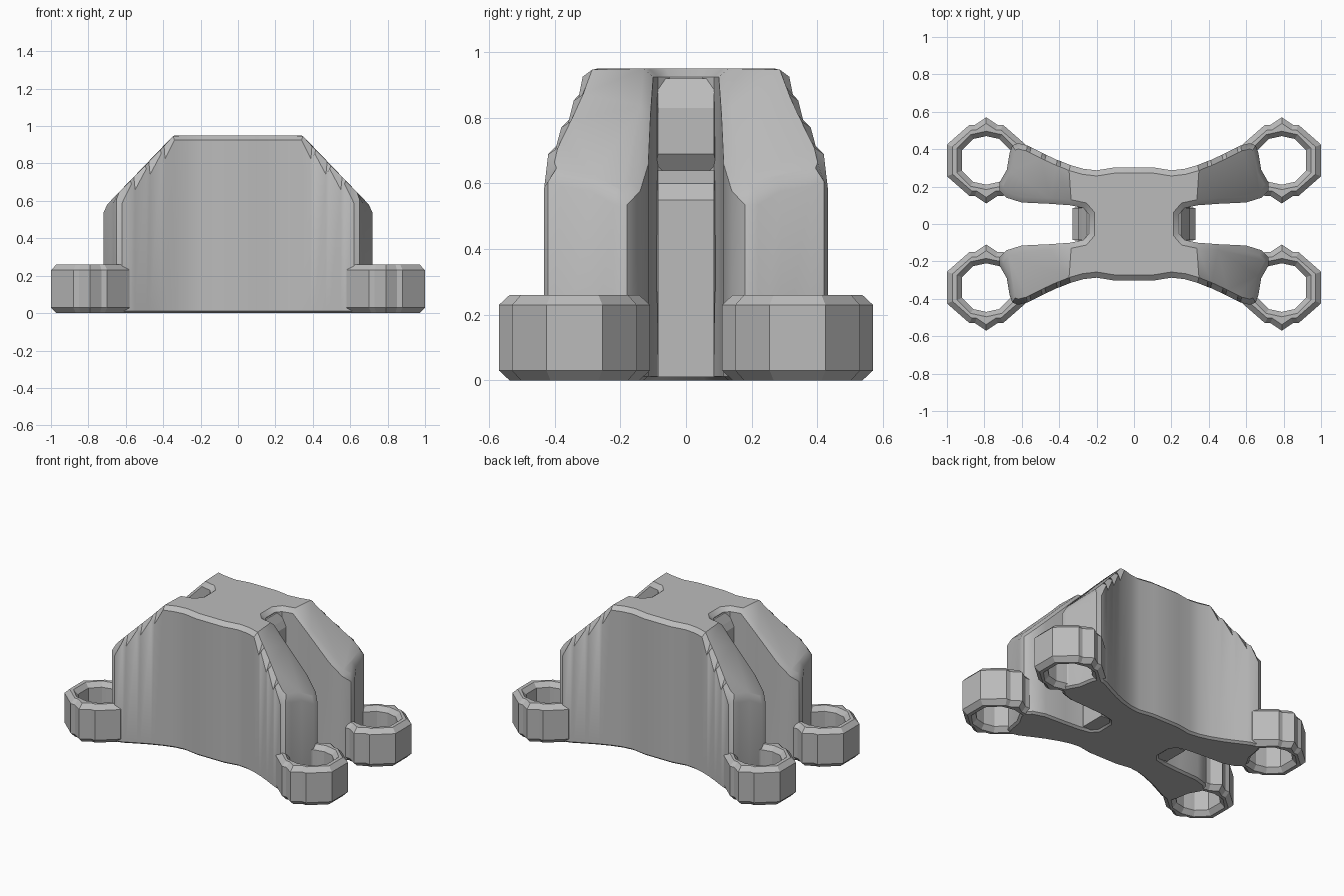
import bpy, bmesh

cube = bpy.data.objects.get("Cube")
if cube:
    bpy.data.objects.remove(cube)

grey = bpy.data.materials.new("plain_grey")
grey.use_nodes = True
colour = (0.5, 0.5, 0.5, 1)
grey.diffuse_color = colour
grey.node_tree.nodes["Principled BSDF"].inputs["Base Color"].default_value = colour


def finish(bm, name, smooth=False):
    bmesh.ops.recalc_face_normals(bm, faces=bm.faces[:])
    mesh = bpy.data.meshes.new(name)
    bm.to_mesh(mesh)
    bm.free()
    mesh.materials.append(grey)
    obj = bpy.data.objects.new(name, mesh)
    bpy.context.collection.objects.link(obj)
    if smooth:
        bpy.ops.object.select_all(action="DESELECT")
        obj.select_set(True)
        bpy.context.view_layer.objects.active = obj
        bpy.ops.object.shade_smooth_by_angle(angle=0.6)
    return obj


def four_way(quarter):
    """Complete a quarter outline by mirroring it across x and y."""
    flip = quarter[::-1]
    return (quarter + [(-x, y) for x, y in flip]
            + [(-x, -y) for x, y in quarter] + [(x, -y) for x, y in flip])


def bridge(bm, a, b):
    for i in range(len(a)):
        j = (i + 1) % len(a)
        bm.faces.new((a[i], a[j], b[j], b[i]))


# Main body: four flared arms with sloping shoulders
SHOULDER = 0.34
quarter = [(0.24, 0.05), (0.27, 0.085), (0.34, 0.1), (0.45, 0.108), (0.6, 0.115),
           (0.68, 0.14), (0.72, 0.18), (0.72, 0.22), (0.68, 0.29), (0.665, 0.38),
           (0.65, 0.42), (0.62, 0.432), (0.57, 0.42), (0.55, 0.41), (0.49, 0.38),
           (0.47, 0.37), (0.41, 0.342), (0.39, 0.335), (0.34, 0.315),
           (0.27, 0.295), (0.2, 0.287), (0.1, 0.303)]
outline = four_way(quarter)
n = len(quarter)


def roof(x):
    return 0.95 - max(0, abs(x) - SHOULDER) * 1.026


bm = bmesh.new()
low = [bm.verts.new((x, y, 0)) for x, y in outline]
high = [bm.verts.new((x, y, roof(x))) for x, y in outline]
bridge(bm, low, high)
floor = [bm.faces.new(low[::-1])]
caps = [bm.faces.new([v for v in high if abs(v.co.x) <= SHOULDER + 1e-5])]
for k in range(4):
    arm = high[k * n:(k + 1) * n]
    caps.append(bm.faces.new([v for v in arm if abs(v.co.x) >= SHOULDER - 1e-5]))
bmesh.ops.recalc_face_normals(bm, faces=bm.faces[:])

# Chamfered rims, with small stair steps along the outer shoulders
bmesh.ops.inset_region(bm, faces=caps, thickness=0.03, use_even_offset=True)
bmesh.ops.inset_region(bm, faces=floor, thickness=0.015, use_even_offset=True)
inner = {v for f in caps + floor for v in f.verts}
stepped = [0.39, 0.47, 0.55, 0.62]
for v in bm.verts:
    if v in inner:
        continue
    if v.co.z < 0.1:
        v.co.z = 0.012
    else:
        outer = abs(v.co.y) > 0.32
        step = outer and any(abs(abs(v.co.x) - s) < 0.005 for s in stepped)
        v.co.z -= 0.075 if step else 0.025
finish(bm, "body", smooth=True)

# Stepped wall at the back of each side slot
wall = [(0.1, 0.01), (0.33, 0.01), (0.33, 0.55), (0.29, 0.6), (0.29, 0.64),
        (0.26, 0.64), (0.3, 0.69), (0.3, 0.83), (0.28, 0.87), (0.25, 0.92), (0.1, 0.92)]
for side, name in ((1, "left_slot_wall"), (-1, "right_slot_wall")):
    bm = bmesh.new()
    rings = []
    for s in (-1, 1):
        rings.append([bm.verts.new((side * x, s * (0.095 if x < 0.28 else 0.085), z))
                      for x, z in wall])
    bridge(bm, *rings)
    for ring in rings:
        bm.faces.new(ring)
    finish(bm, name)

# Mounting rings: faceted outer wall, chamfered edges, octagonal hole
outer_q = [(0.21, 0.085), (0.09, 0.19), (0.06, 0.19)]
hole_q = [(0.13, 0.055), (0.07, 0.115), (0.045, 0.12)]


def ring_outline(quarter, tip, scale):
    pts = four_way(quarter)
    pts.insert(9, (0, -tip))
    pts.insert(3, (0, tip))
    return [(x * scale, y * scale) for x, y in pts]


def mounting_ring(name, cx, cy):
    sections = [(outer_q, 0.23, 1, 0.03), (outer_q, 0.23, 1, 0.23),
                (outer_q, 0.23, 0.86, 0.26), (hole_q, 0.13, 1.2, 0.26),
                (hole_q, 0.13, 1, 0.23), (hole_q, 0.13, 1, 0.03),
                (hole_q, 0.13, 1.2, 0), (outer_q, 0.23, 0.86, 0)]
    bm = bmesh.new()
    loops = [[bm.verts.new((cx + x, cy + y, z)) for x, y in ring_outline(q, tip, s)]
             for q, tip, s, z in sections]
    for i in range(len(loops)):
        bridge(bm, loops[i], loops[(i + 1) % len(loops)])
    finish(bm, name)


for sx, side in ((1, "left"), (-1, "right")):
    for sy, end in ((-1, "front"), (1, "back")):
        mounting_ring(f"{end}_{side}_mounting_ring", sx * 0.79, sy * 0.34)
